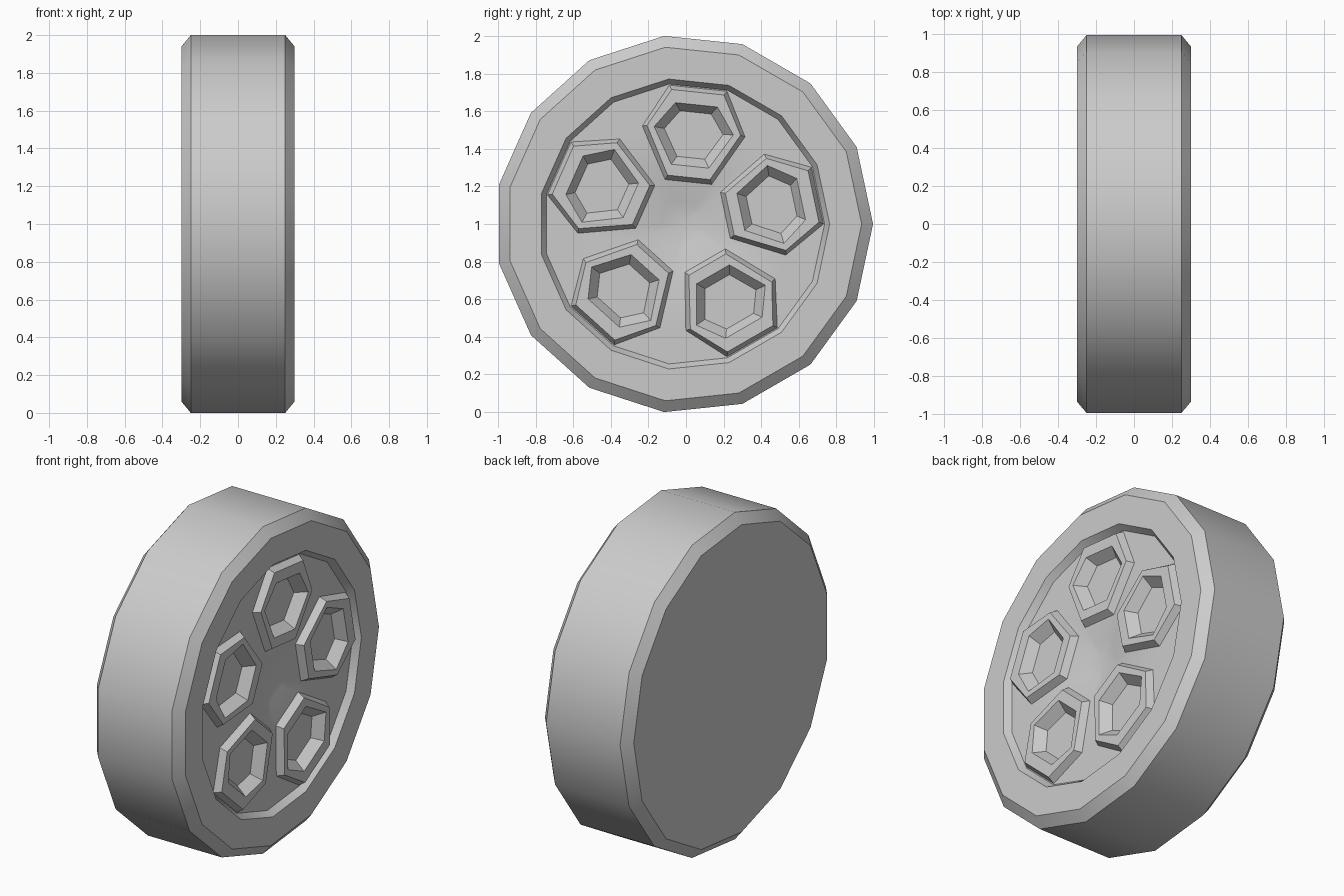
import bpy, bmesh
from math import sin, cos, radians

if "Cube" in bpy.data.objects:
    bpy.data.objects.remove(bpy.data.objects["Cube"])

SIDES, CY, CZ = 15, -0.011, 1.0
bm = bmesh.new()


def vert(x, r, deg):
    a = radians(deg)
    return bm.verts.new((x, CY + r * cos(a), CZ + r * sin(a)))


def ring(x, r):
    return [vert(x, r, i * 360 / SIDES) for i in range(SIDES)]


def bridge(a, b):
    n = len(a)
    for i in range(n):
        j = (i + 1) % n
        bm.faces.new((a[i], a[j], b[j], b[i]))


def edge(a, b):
    return bm.edges.get((a, b)) or bm.edges.new((a, b))


def loop_edges(vs):
    return [edge(vs[i], vs[(i + 1) % len(vs)]) for i in range(len(vs))]


# Tyre body: flat back, bevelled tread, face rim and sloped recess wall
FACE, FLOOR, HOLE = 0.30, 0.26, 0.24
rings = [ring(x, r) for x, r in ((-FACE, 0.945), (-0.25, 1.0055), (0.25, 1.0055),
                                 (FACE, 0.945), (FACE, 0.775), (FLOOR, 0.748))]
bm.faces.new(rings[0])
for a, b in zip(rings, rings[1:]):
    bridge(a, b)

# Hexagon outlines as (radius, angle), mirrored about each lug's own axis
BASE = ((0.257, 29), (0.566, 29), (0.742, 12))
TOP = ((0.274, 24.5), (0.560, 26.5), (0.718, 11.2))
RIM = ((0.325, 18), (0.542, 23), (0.647, 10))


def outline(x, pts, axis):
    half = [(r, -a) for r, a in pts]
    return [vert(x, r, axis + a) for r, a in half + list(reversed(pts))]


# Five raised hexagonal lugs with sunken hexagonal pockets
star, dish = [], []
for k in range(5):
    axis = 12 + 72 * k
    base = outline(FLOOR, BASE, axis)
    top = outline(FACE, TOP, axis)
    rim = outline(FACE, RIM, axis)
    mid = sum((v.co for v in rim), rim[0].co * 0) / 6
    bottom = []
    for v in rim:
        co = mid + (v.co - mid) * 0.74
        co.x = HOLE
        bottom.append(bm.verts.new(co))
    bridge(base, top)
    bridge(top, rim)
    bridge(rim, bottom)
    bm.faces.new(bottom)
    star += base
    dish += [base[0], base[5]]

# Recess floor between the rim and the lugs
bmesh.ops.triangle_fill(bm, use_beauty=True,
                        edges=loop_edges(rings[-1]) + loop_edges(star))

# Shallow hub dish in the centre
inner = [bm.verts.new((0.225, CY + (v.co.y - CY) * 0.5, CZ + (v.co.z - CZ) * 0.5))
         for v in dish]
centre = bm.verts.new((0.215, CY, CZ))
bridge(dish, inner)
for i in range(10):
    bm.faces.new((inner[i], inner[(i + 1) % 10], centre))

bmesh.ops.recalc_face_normals(bm, faces=bm.faces)
mesh = bpy.data.meshes.new("wheel")
bm.to_mesh(mesh)
bm.free()
wheel = bpy.data.objects.new("wheel", mesh)
bpy.context.collection.objects.link(wheel)
bpy.context.view_layer.objects.active = wheel
wheel.select_set(True)
bpy.ops.object.shade_smooth_by_angle(angle=radians(30))
